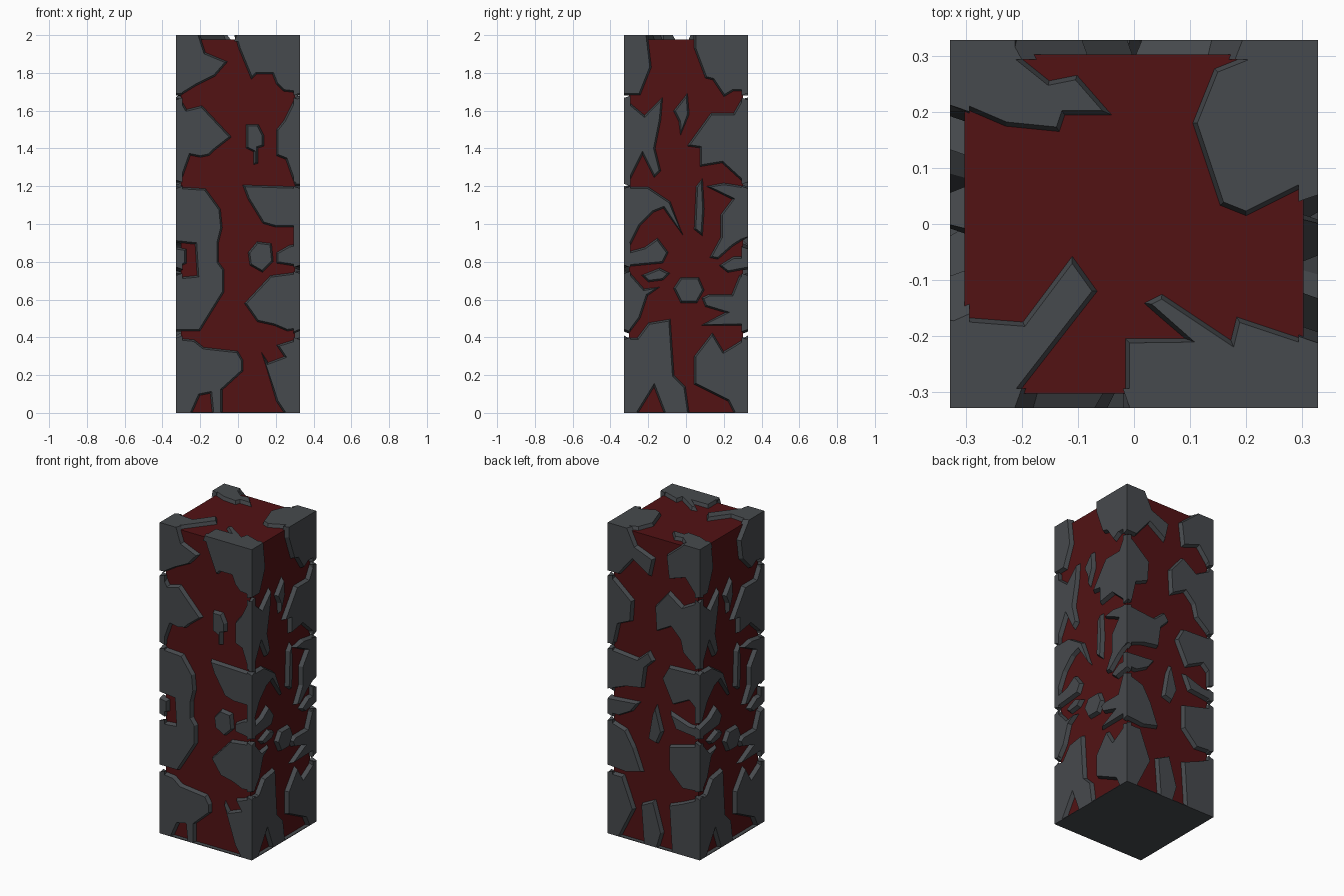
import bpy, bmesh
from mathutils import Vector

W, H, DEEP, SLOPE = 0.328, 2.0, 0.035, 0.012


def material(name, rgb):
    m = bpy.data.materials.new(name)
    m.diffuse_color = (*rgb, 1)
    return m


STONE = material("dark_stone", (0.062, 0.068, 0.075))
RED = material("deep_red", (0.085, 0.006, 0.007))

# Side frames: (across, up, depth below the outer surface) to world position
FRAMES = {
    "front": lambda u, v, d: (u, d - W, v),
    "back": lambda u, v, d: (u, W - d, v),
    "right": lambda u, v, d: (W - d, u, v),
    "left": lambda u, v, d: (d - W, -u, v),
    "top": lambda u, v, d: (u, v, H - d),
}
meshes = {side: bmesh.new() for side in FRAMES}


def on_rim(a, b, side):
    # an outline edge lying on the block's outer edge stays square
    for i in (0, 1):
        lims = (-W, W) if i == 0 or side == "top" else (0, H)
        if any(abs(a[i] - l) < 1e-4 and abs(b[i] - l) < 1e-4 for l in lims):
            return True
    return False


def plate(sides, *n):
    for side in sides.split():
        pts = []
        for x, y in zip(n[::2], n[1::2]):
            x = max(-W, min(W, x))
            y = max(-W, min(W, y)) if side == "top" else y
            pts.append(Vector((x, y)))
        area = sum(a.cross(b) for a, b in zip(pts, pts[1:] + pts[:1]))
        if area < 0:
            pts.reverse()
        inner = []
        for i, p in enumerate(pts):
            a, b = pts[i - 1], pts[(i + 1) % len(pts)]
            e, f = (p - a).normalized(), (b - p).normalized()
            n1, n2 = Vector((-e.y, e.x)), Vector((-f.y, f.x))
            o1 = 0 if on_rim(a, p, side) else SLOPE
            o2 = 0 if on_rim(p, b, side) else SLOPE
            det = n1.cross(n2)
            if abs(det) < 0.1:
                move = (n1 + n2) * 0.25 * (o1 + o2)
            else:
                move = Vector((o1 * n2.y - o2 * n1.y, o2 * n1.x - o1 * n2.x)) / det
            if move.length > 0.03:
                move *= 0.03 / move.length
            inner.append(p + move)
        bm, put = meshes[side], FRAMES[side]
        lo = [bm.verts.new(put(p.x, p.y, DEEP)) for p in pts]
        hi = [bm.verts.new(put(p.x, p.y, 0)) for p in inner]
        bm.faces.new(lo[::-1])
        bm.faces.new(hi)
        for i in range(len(lo)):
            j = (i + 1) % len(lo)
            bm.faces.new((lo[i], lo[j], hi[j], hi[i]))


def box(name, half, z0, z1, mat):
    bpy.ops.mesh.primitive_cube_add(size=1, location=(0, 0, (z0 + z1) / 2))
    o = bpy.context.object
    o.name = name
    o.scale = (2 * half, 2 * half, z1 - z0)
    o.data.materials.append(mat)


box("red_core", 0.302, 0.002, 1.978, RED)
box("base_sheet", W, 0, 0.004, STONE)

# Front plates, top to bottom
F = "front"
plate(F, -.33, 2, -.2, 2, -.17, 1.91, -.05, 1.86, -.12, 1.78, -.22, 1.73, -.3, 1.68, -.33, 1.68)
plate(F, -.02, 2, .33, 2, .33, 1.69, .24, 1.7, .2, 1.74, .18, 1.79, .1, 1.79, .07, 1.76, 0, 1.93)
plate(F, -.33, 1.67, -.3, 1.66, -.27, 1.61, -.19, 1.63, -.03, 1.46, -.12, 1.39, -.15, 1.36,
      -.2, 1.35, -.25, 1.36, -.3, 1.22, -.33, 1.22)
plate(F, .33, 1.68, .3, 1.67, .24, 1.55, .2, 1.5, .2, 1.36, .25, 1.34, .3, 1.2, .33, 1.2)
plate(F, .04, 1.53, .11, 1.53, .14, 1.47, .14, 1.41, .11, 1.4, .11, 1.32, .08, 1.31, .08, 1.38, .04, 1.4)
plate(F, -.33, 1.2, -.17, 1.19, -.09, 1.08, -.08, .98, -.1, .9, -.1, .8, -.07, .76, -.07, .64,
      -.2, .43, -.33, .43, -.33, .72, -.22, .73, -.23, .89, -.33, .9)
plate(F, -.33, .88, -.27, .87, -.27, .79, -.33, .76)
plate(F, .02, 1.21, .33, 1.2, .33, .98, .2, .98, .13, 1.0, .05, 1.13)
plate(F, .1, .91, .18, .9, .19, .8, .13, .74, .06, .78, .05, .85)
plate(F, .33, .9, .27, .89, .2, .85, .2, .79, .33, .77)
plate(F, .33, .75, .17, .73, .03, .58, .1, .48, .19, .46, .26, .43, .33, .44)
plate(F, -.33, .4, -.23, .39, -.18, .35, 0, .33, .03, .28, .03, .22, -.08, .12, -.08, 0, -.14, 0,
      -.15, .1, -.2, .09, -.24, 0, -.33, 0)
plate(F, .12, .33, .16, .27, .24, .3, .2, .36, .33, .4, .33, 0, .24, 0, .2, .06)

# Right plates, turned half round for the left side
S = "right left"
plate(S, -.33, 2, -.2, 2, -.18, 1.83, -.24, 1.68, -.33, 1.68)
plate("right", .04, 2, .33, 2, .33, 1.7, .25, 1.7, .2, 1.67, .14, 1.76, .1, 1.77, .04, 1.93)
plate("left", .16, 2, .33, 2, .33, 1.69, .25, 1.7, .2, 1.67, .1, 1.77, .08, 1.9)
plate(S, -.33, 1.67, -.22, 1.58, -.12, 1.68, -.13, 1.55, -.16, 1.4, -.13, 1.28, -.17, 1.24,
      -.23, 1.36, -.3, 1.22, -.33, 1.22)
plate(S, -.07, 1.6, .01, 1.7, .02, 1.58, -.03, 1.46, -.04, 1.54)
plate(S, .33, 1.67, .29, 1.66, .25, 1.59, .13, 1.59, 0, 1.41, .07, 1.4, .07, 1.3, .19, 1.32, .3, 1.22, .33, 1.22)
plate(S, -.33, 1.2, -.2, 1.2, -.08, 1.12, -.01, .93, -.12, 1.08, -.17, 1.06, -.24, .99, -.3, .87, -.33, .87)
plate(S, .05, 1.2, .09, 1.25, .1, 1.08, .09, .93, .04, .97)
plate(S, .33, 1.2, .2, 1.22, .1, 1.2, .24, 1.13, .18, 1.05, .18, .93, .12, .82, .17, .81, .25, .88, .33, .93)
plate(S, -.33, .85, -.22, .88, -.15, .93, -.09, .85, -.12, .79, -.33, .77)
plate(S, -.24, .73, -.14, .77, -.08, .74, -.12, .7, -.2, .69)
plate(S, -.33, .75, -.3, .75, -.22, .66, -.13, .67, -.2, .62, -.24, .5, -.3, .42, -.33, .43)
plate(S, -.07, .66, -.03, .72, .07, .72, .1, .65, .06, .58, -.03, .58)
plate(S, .17, .78, .25, .83, .33, .83, .33, .76, .22, .74)
plate(S, .33, .74, .28, .73, .24, .63, .12, .63, .08, .61, .1, .56, .2, .53, .07, .46, .33, .46)
plate(S, -.33, .4, -.26, .4, -.2, .48, -.08, .5, -.06, .2, 0, .14, .02, 0, -.12, 0, -.17, .13, -.25, 0, -.33, 0)
plate(S, .33, .41, .25, .36, .2, .33, .14, .43, .04, .3, .04, .15, .22, .06, .25, 0, .33, 0)

# Back plates
B = "back"
plate(B, .33, 2, .18, 2, .13, 1.9, 0, 1.85, .03, 1.72, .15, 1.8, .25, 1.68, .33, 1.68)
plate(B, -.33, 2, -.2, 2, -.08, 1.9, -.1, 1.74, -.22, 1.78, -.3, 1.68, -.33, 1.68)
plate(B, .33, 1.67, .28, 1.65, .15, 1.54, .16, 1.4, .25, 1.36, .28, 1.23, .33, 1.21)
plate(B, -.33, 1.67, -.2, 1.6, -.1, 1.67, 0, 1.55, -.01, 1.38, -.12, 1.44, -.18, 1.38, -.2, 1.3, -.3, 1.22, -.33, 1.22)
plate(B, .33, 1.2, .12, 1.18, .04, 1.25, 0, 1.19, .06, 1.13, .08, .99, .2, .97, .33, .92)
plate(B, -.33, 1.2, -.1, 1.19, -.05, 1.1, -.13, .94, -.25, 1.0, -.33, .93)
plate(B, .33, .88, .1, .9, .16, .82, .25, .77, .33, .77)
plate(B, .02, .85, -.01, .92, -.06, .75, -.02, .66, .05, .68)
plate(B, -.33, .85, -.25, .85, -.1, .9, -.15, .79, -.33, .77)
plate(B, .33, .74, .2, .7, .14, .6, .08, .45, .2, .42, .33, .43)
plate(B, -.33, .74, -.1, .68, -.1, .52, -.2, .42, -.33, .43)
plate(B, .33, .4, .22, .4, .14, .2, .24, 0, .33, 0)
plate(B, .08, 0, .1, .25, 0, .3, -.06, .1, -.03, 0)
plate(B, -.33, .4, -.2, .34, -.1, .3, -.12, 0, -.33, 0)

# Top plates
T = "top"
plate(T, -.33, .33, -.2, .33, -.2, .3, -.15, .26, -.1, .27, -.03, .19, -.12, .19, -.13, .16, -.23, .17, -.3, .2, -.33, .2)
plate(T, .19, .33, .33, .33, .33, .08, .3, .06, .2, .01, .15, .03, .1, .18, .14, .28, .19, .3)
plate(T, -.33, -.16, -.2, -.17, -.11, -.05, -.06, -.12, -.2, -.3, -.2, -.33, -.33, -.33)
plate(T, -.02, -.33, -.02, -.2, .08, -.2, .01, -.14, .05, -.12, .17, -.2, .18, -.16, .3, -.2, .33, -.21, .33, -.33)

for side, bm in meshes.items():
    bmesh.ops.recalc_face_normals(bm, faces=bm.faces)
    me = bpy.data.meshes.new(side + "_plates")
    bm.to_mesh(me)
    bm.free()
    me.materials.append(STONE)
    bpy.context.collection.objects.link(bpy.data.objects.new(side + "_plates", me))
